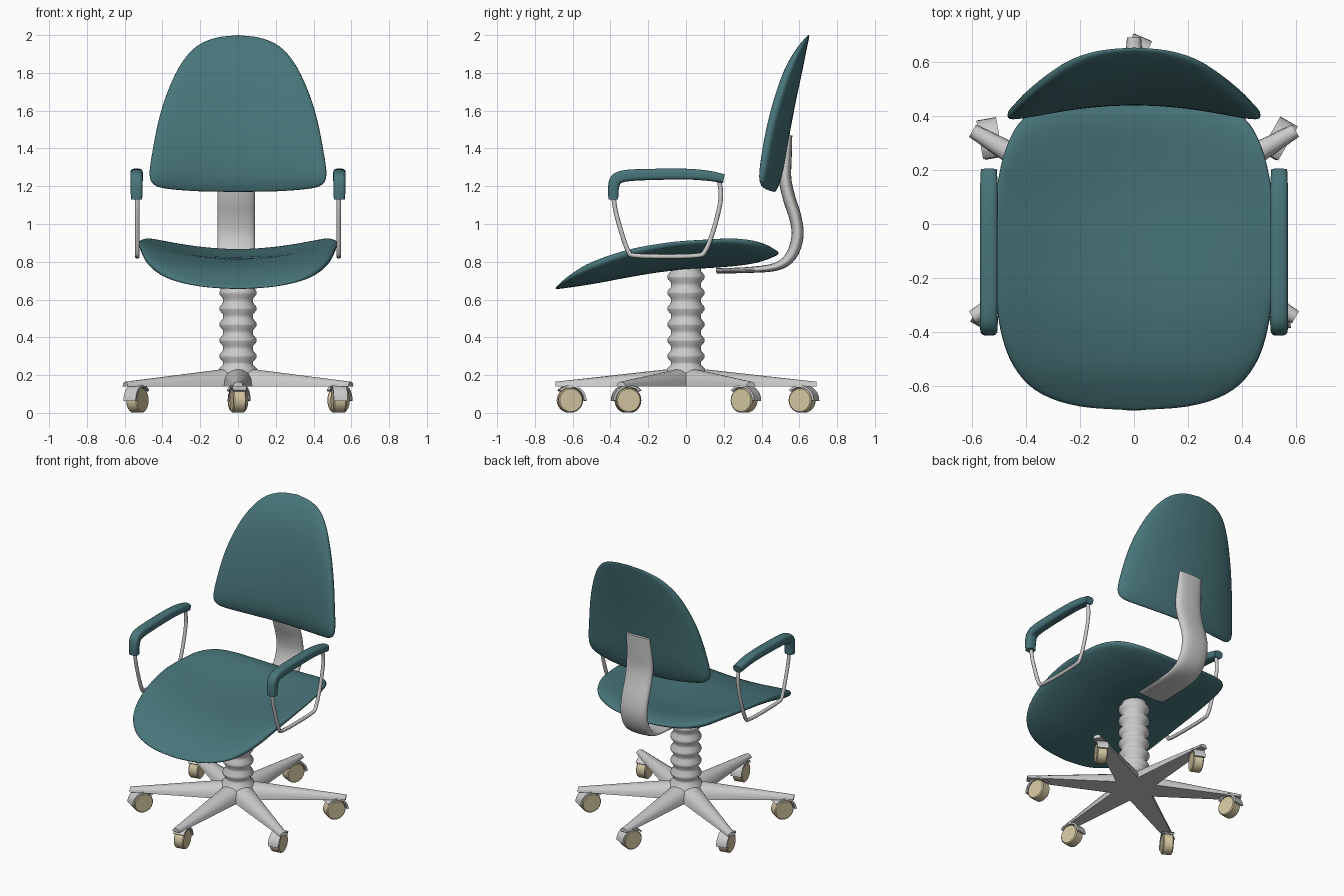
import bpy, bmesh, math
from math import sin, cos, pi, radians
from mathutils import Matrix, Vector

if "Cube" in bpy.data.objects:
    bpy.data.objects.remove(bpy.data.objects["Cube"])


def material(name, rgb):
    m = bpy.data.materials.new(name)
    m.diffuse_color = (*rgb, 1)
    m.use_nodes = True
    m.node_tree.nodes["Principled BSDF"].inputs["Base Color"].default_value = m.diffuse_color
    return m


TEAL = material("teal_fabric", (0.065, 0.18, 0.195))
CREAM = material("cream_wheel", (0.66, 0.57, 0.36))


def finish(name, bm, mat=None, angle=40):
    bmesh.ops.recalc_face_normals(bm, faces=bm.faces)
    me = bpy.data.meshes.new(name)
    bm.to_mesh(me)
    bm.free()
    ob = bpy.data.objects.new(name, me)
    bpy.context.collection.objects.link(ob)
    if mat:
        me.materials.append(mat)
    bpy.ops.object.select_all(action='DESELECT')
    ob.select_set(True)
    bpy.context.view_layer.objects.active = ob
    bpy.ops.object.shade_smooth_by_angle(angle=radians(angle))
    return ob


def skin(bm, rings):
    """Join rings of points with quads and cap both ends."""
    vs = [[bm.verts.new(p) for p in r] for r in rings]
    n = len(vs[0])
    for a, b in zip(vs, vs[1:]):
        for i in range(n):
            j = (i + 1) % n
            bm.faces.new((a[i], a[j], b[j], b[i]))
    bm.faces.new(vs[0])
    bm.faces.new(vs[-1])


def smooth_path(pts, k=5):
    """Catmull-Rom resampling of tuples of any length."""
    p = [Vector(q) for q in pts]
    p = [2 * p[0] - p[1]] + p + [2 * p[-1] - p[-2]]
    out = []
    for a, b, c, d in zip(p, p[1:], p[2:], p[3:]):
        for i in range(k):
            t = i / k
            out.append(0.5 * (2 * b + (c - a) * t + (2 * a - 5 * b + 4 * c - d) * t * t
                              + (3 * b - a - 3 * c + d) * t ** 3))
    return out + [p[-2]]


def lookup(keys, v):
    """Linear interpolation in rows (v, a, b, c)."""
    if v <= keys[0][0]:
        return keys[0][1:]
    for a, b in zip(keys, keys[1:]):
        if v <= b[0]:
            t = (v - a[0]) / (b[0] - a[0])
            return [x + (y - x) * t for x, y in zip(a[1:], b[1:])]
    return keys[-1][1:]


def cushion(name, half, keys, centre, width, place):
    """Padded plate: half outline (x, v), rows (v, low, high, side lift)."""
    h = smooth_path(half, 4)
    outline = [(p[0], p[1]) for p in h] + [(-p[0], p[1]) for p in h[-2:0:-1]]
    keys = smooth_path(keys, 4)
    rings = []
    for i in range(29):
        t = 0.03 + (pi - 0.06) * i / 28
        s = sin(t) ** 0.67
        d = math.copysign(abs(cos(t)) ** 0.67, cos(t))
        ring = []
        for ox, ov in outline:
            x, v = ox * s, centre + (ov - centre) * s
            lo, hi, lift = lookup(keys, v)
            ring.append(place(x, v, (lo + hi) / 2 + d * (hi - lo) / 2 + lift * (x / width) ** 2))
        rings.append(ring)
    bm = bmesh.new()
    skin(bm, rings)
    return finish(name, bm, TEAL, 60)


def sweep(name, pts, x0, mat=None, n=16, power=1.0):
    """Sweep an oval along rows (y, z, half width, half thickness)."""
    path = smooth_path(pts, 4)
    rings = []
    for i, p in enumerate(path):
        q, r = path[max(i - 1, 0)], path[min(i + 1, len(path) - 1)]
        t = Vector((r[0] - q[0], r[1] - q[1])).normalized()
        ring = []
        for k in range(n):
            a = 2 * pi * (k + 0.5) / n
            c = math.copysign(abs(cos(a)) ** power, cos(a))
            s = math.copysign(abs(sin(a)) ** power, sin(a)) * p[3]
            ring.append((x0 + p[2] * c, p[0] - t.y * s, p[1] + t.x * s))
        rings.append(ring)
    bm = bmesh.new()
    skin(bm, rings)
    return finish(name, bm, mat, 50)


# Seat: dished, with a drooping front edge
cushion("seat",
        [(0, -0.69), (0.2, -0.675), (0.34, -0.63), (0.43, -0.55), (0.485, -0.43), (0.515, -0.25),
         (0.525, -0.05), (0.505, 0.15), (0.47, 0.29), (0.41, 0.39), (0.3, 0.455), (0.15, 0.485), (0, 0.49)],
        [(-0.69, 0.64, 0.68, 0.06), (-0.6, 0.655, 0.735, 0.06), (-0.5, 0.675, 0.775, 0.07),
         (-0.3, 0.718, 0.81, 0.09), (-0.1, 0.75, 0.82, 0.105), (0.1, 0.765, 0.83, 0.115),
         (0.27, 0.775, 0.855, 0.115), (0.4, 0.79, 0.88, 0.09), (0.49, 0.82, 0.87, 0.07)],
        -0.08, 0.52, lambda x, v, d: (x, v, d))

# Backrest: arched outline, sides wrapped forward
cushion("backrest",
        [(0, 1.17), (0.2, 1.173), (0.36, 1.185), (0.44, 1.205), (0.468, 1.26), (0.45, 1.4), (0.415, 1.57),
         (0.365, 1.72), (0.3, 1.85), (0.22, 1.94), (0.12, 1.985), (0, 2.0)],
        [(1.17, 0.445, 0.49, -0.07), (1.25, 0.432, 0.515, -0.07), (1.45, 0.45, 0.545, -0.07),
         (1.65, 0.485, 0.582, -0.07), (1.82, 0.53, 0.622, -0.07), (1.93, 0.58, 0.65, -0.06),
         (2.0, 0.63, 0.668, -0.05)],
        1.52, 0.46, lambda x, v, d: (x, d, v))

# Curved bar from under the seat to the backrest
sweep("back_support",
      [(0.16, 0.752, 0.1, 0.014), (0.34, 0.757, 0.1, 0.016), (0.48, 0.775, 0.1, 0.022),
       (0.555, 0.83, 0.1, 0.03), (0.59, 0.93, 0.1, 0.032), (0.58, 1.03, 0.1, 0.033),
       (0.545, 1.14, 0.1, 0.034), (0.525, 1.24, 0.1, 0.033), (0.53, 1.35, 0.095, 0.03),
       (0.545, 1.47, 0.09, 0.018)], -0.01, n=24, power=0.8)

# Armrests: teal pad on a bent rod, both sides
for side, sx in (("left", -1), ("right", 1)):
    sweep(side + "_arm_pad",
          [(-0.385, 1.13, 0.03, 0.026), (-0.384, 1.19, 0.032, 0.029), (-0.37, 1.235, 0.033, 0.032),
           (-0.32, 1.255, 0.033, 0.031), (-0.2, 1.262, 0.033, 0.03), (0, 1.264, 0.033, 0.029),
           (0.12, 1.255, 0.033, 0.027), (0.2, 1.24, 0.03, 0.024)], sx * 0.537, TEAL, 20, 0.6)
    rod = [(-0.385, 1.17), (-0.375, 1.08), (-0.34, 0.95), (-0.305, 0.855), (-0.27, 0.833), (-0.1, 0.828),
           (0.06, 0.833), (0.1, 0.855), (0.14, 0.95), (0.175, 1.08), (0.185, 1.16), (0.175, 1.235)]
    sweep(side + "_arm_rod", [(*p, 0.012, 0.012) for p in rod], sx * 0.533, n=10)

# Bellows column
profile = [(0.11, 0.2), (0.1, 0.235), (0.08, 0.255)]
for i in range(6):
    z = 0.3 + i * 0.084
    profile += [(0.08, z - 0.03), (0.098, z - 0.008), (0.098, z + 0.008), (0.08, z + 0.03)]
profile.append((0.08, 0.79))
bm = bmesh.new()
skin(bm, [[(r * cos(2 * pi * k / 32), r * sin(2 * pi * k / 32), z) for k in range(32)] for r, z in profile])
finish("bellows_column", bm, angle=60)

# Six-legged star base: flat below, rounded above
bm = bmesh.new()
for i in range(6):
    turn = Matrix.Rotation(pi / 6 + i * pi / 3, 3, 'Z')
    rings = []
    for r, w, top in ((0, 0.085, 0.24), (0.08, 0.078, 0.233), (0.69, 0.026, 0.165)):
        rings.append([turn @ Vector((r, w * cos(pi * k / 8), 0.14 + (top - 0.14) * sin(pi * k / 8) ** 0.8))
                      for k in range(9)])
    skin(bm, rings)
finish("star_base", bm)

# Casters: wheel with an arched hood, each swivelled differently
for i, facing in enumerate((60, 67, 100, 240, 100, 278)):
    a = pi / 6 + i * pi / 3
    place = Matrix.Translation((0.615 * cos(a), 0.615 * sin(a), 0.067)) @ Matrix.Rotation(radians(facing), 4, 'Z')
    bm = bmesh.new()
    skin(bm, [[place @ Vector((r * cos(2 * pi * k / 24), y, r * sin(2 * pi * k / 24))) for k in range(24)]
              for r, y in ((0.06, -0.034), (0.066, -0.028), (0.066, 0.028), (0.06, 0.034))])
    finish(f"wheel_{i + 1}", bm, CREAM, 35)
    arc = [radians(-2 + 14 * k) for k in range(11)]
    section = [(0.083 * cos(t), 0.08 * sin(t)) for t in arc] + \
              [(0.07 * cos(t), 0.069 * sin(t)) for t in reversed(arc)]
    bm = bmesh.new()
    skin(bm, [[place @ Vector((x, y, z)) for x, z in section] for y in (-0.037, 0.037)])
    finish(f"caster_hood_{i + 1}", bm, angle=35)
